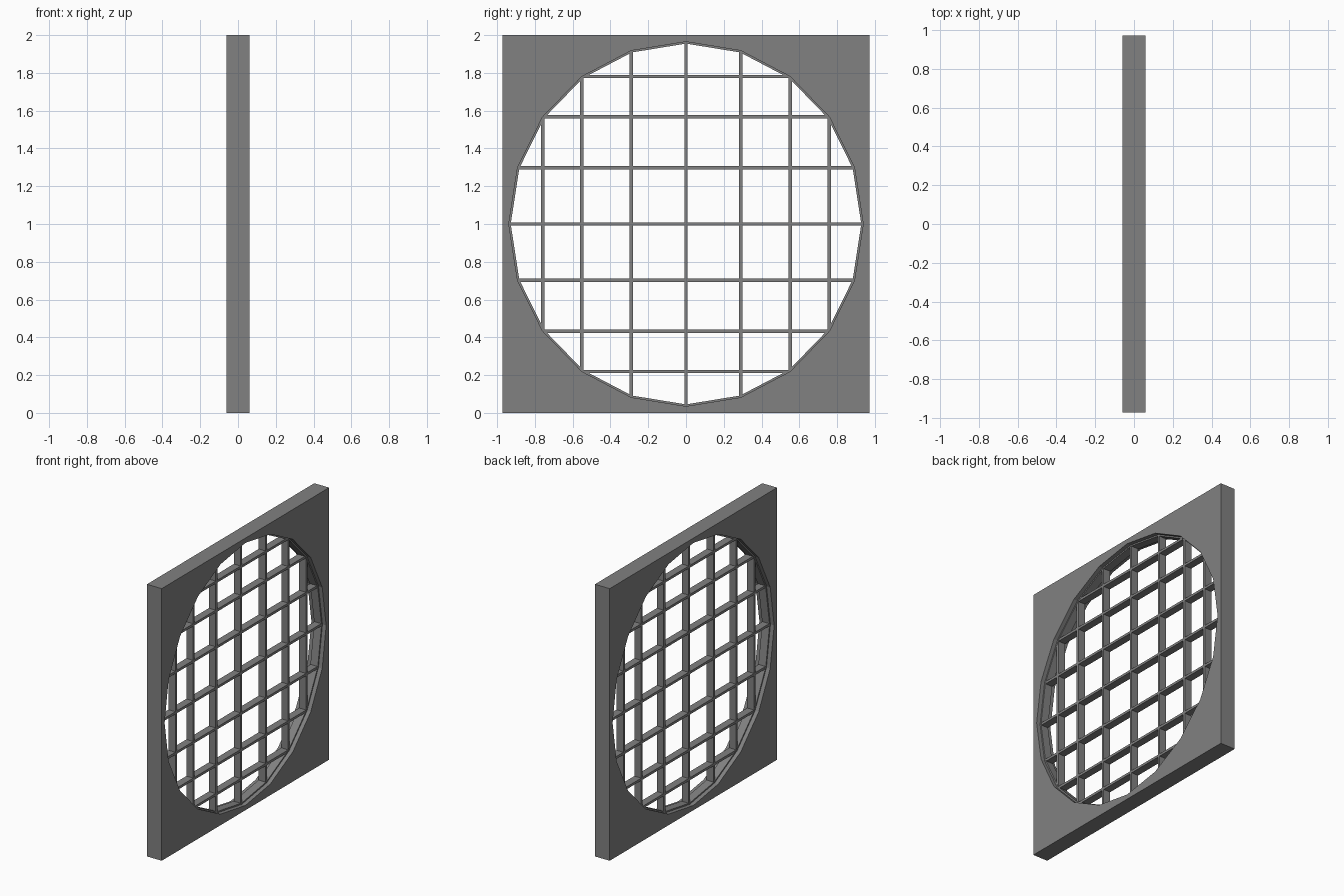
import bpy, math

if "Cube" in bpy.data.objects:
    bpy.data.objects.remove(bpy.data.objects["Cube"])

RY, RZ, CZ = 0.938, 0.965, 1.0     # opening radii and centre height
SIDES = 20

# Dark grey metal
metal = bpy.data.materials.new("dark_grey")
metal.diffuse_color = (0.22, 0.22, 0.22, 1)
metal.use_nodes = True
metal.node_tree.nodes["Principled BSDF"].inputs["Base Color"].default_value = metal.diffuse_color


def finish(ob):
    ob.data.materials.clear()
    ob.data.materials.append(metal)
    ob.data.shade_flat()


def ellipse(inset=0.0):
    return [((RY - inset) * math.sin(math.tau * i / SIDES),
             CZ + (RZ - inset) * math.cos(math.tau * i / SIDES)) for i in range(SIDES)]


def plate(name, loops, half_depth):
    """Extrude nested outlines in the YZ plane; the inner loop becomes a hole."""
    cu = bpy.data.curves.new(name, 'CURVE')
    cu.dimensions = '2D'
    cu.fill_mode = 'BOTH'
    cu.extrude = half_depth
    for loop in loops:
        sp = cu.splines.new('POLY')
        sp.points.add(len(loop) - 1)
        for p, (y, z) in zip(sp.points, loop):
            p.co = (y, z, 0, 1)
        sp.use_cyclic_u = True
    ob = bpy.data.objects.new(name, cu)
    ob.rotation_euler = (math.pi / 2, 0, math.pi / 2)
    bpy.context.collection.objects.link(ob)
    bpy.ops.object.select_all(action='DESELECT')
    ob.select_set(True)
    bpy.context.view_layer.objects.active = ob
    bpy.ops.object.convert(target='MESH')
    finish(bpy.context.object)


def bar(name, y, z, sy, sz, depth):
    bpy.ops.mesh.primitive_cube_add(size=1, location=(0, y, z))
    ob = bpy.context.object
    ob.name = name
    ob.scale = (depth, sy, sz)
    finish(ob)


# Square frame with a faceted oval opening
plate("frame", [[(-0.972, 0), (0.972, 0), (0.972, 2), (-0.972, 2)], ellipse()], 0.06)

# Thin recessed rim lining the opening
plate("rim", [ellipse(-0.002), ellipse(0.01)], 0.03)

# Lattice bars join opposite corners of the opening
for k in range(-3, 4):
    s = math.sin(math.tau * k / SIDES)
    c = math.sqrt(1 - s * s)
    bar("vertical_bar", RY * s, CZ, 0.018, 2 * RZ * c, 0.056)
    bar("horizontal_bar", 0, CZ + RZ * s, 2 * RY * c, 0.018, 0.056)
